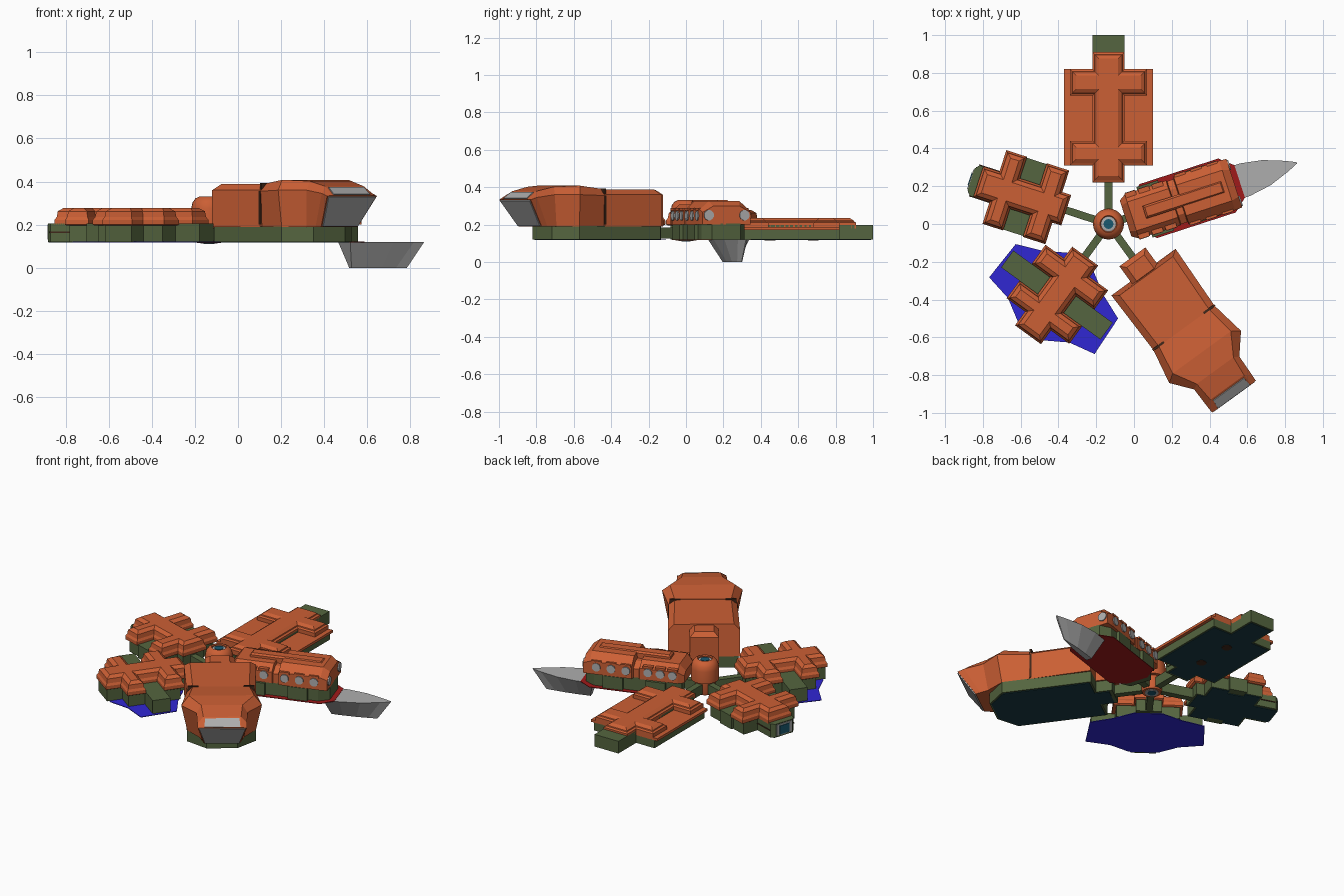
import bpy, bmesh, math
from mathutils import Matrix, Vector

if "Cube" in bpy.data.objects:
    bpy.data.objects.remove(bpy.data.objects["Cube"])

HUB = Matrix.Translation((-0.135, 0, 0))


def mat(name, r, g, b):
    m = bpy.data.materials.new(name)
    m.diffuse_color = (r, g, b, 1)
    m.use_nodes = True
    m.node_tree.nodes["Principled BSDF"].inputs["Base Color"].default_value = m.diffuse_color
    return m


ORANGE = mat("orange", .60, .115, .035)
GREEN = mat("olive", .09, .13, .05)
TEAL = mat("teal", .01, .10, .16)
DARK = mat("dark_teal", .01, .045, .06)
BLUE = mat("blue", .03, .02, .65)
RED = mat("red", .35, .01, .01)
GREY = mat("grey", .42, .42, .42)
BLACK = mat("shadow_slot", .05, .02, .01)


def frame(deg):
    return HUB @ Matrix.Rotation(math.radians(deg), 4, 'Z')


def skin(name, rings, m, fr):
    """Bridge equal-length rings of 3D points and cap both ends."""
    bm = bmesh.new()
    vs = [[bm.verts.new(p) for p in r] for r in rings]
    n = len(vs[0])
    for a, b in zip(vs, vs[1:]):
        for i in range(n):
            j = (i + 1) % n
            bm.faces.new((a[i], a[j], b[j], b[i]))
    bm.faces.new(vs[0])
    bm.faces.new(vs[-1])
    bmesh.ops.recalc_face_normals(bm, faces=bm.faces)
    me = bpy.data.meshes.new(name)
    bm.to_mesh(me)
    bm.free()
    ob = bpy.data.objects.new(name, me)
    bpy.context.collection.objects.link(ob)
    ob.matrix_world = fr
    me.materials.append(m)
    return ob


def mirror(half):
    return half + [(u, -v) for u, v in reversed(half)]


def inset(poly, d):
    out = []
    for i, p in enumerate(poly):
        p = Vector(p)
        a = (p - Vector(poly[i - 1])).normalized()
        b = (Vector(poly[(i + 1) % len(poly)]) - p).normalized()
        n1, n2 = Vector((a.y, -a.x)), Vector((b.y, -b.x))
        out.append(p + (n1 + n2) / (1 + n1.dot(n2)) * d)
    return out


def stack(name, half, levels, m, fr):
    """Mirrored outline raised through (z, inset) levels."""
    poly = mirror(half)
    return skin(name, [[(p[0], p[1], z) for p in inset(poly, d)] for z, d in levels], m, fr)


def box(name, u0, u1, v0, v1, z0, z1, m, fr):
    q = [(u0, v0), (u0, v1), (u1, v1), (u1, v0)]
    return skin(name, [[(u, v, z) for u, v in q] for z in (z0, z1)], m, fr)


def disc(name, c, axis, r, depth, m, fr, n=12):
    c, axis = Vector(c), Vector(axis)
    x = axis.orthogonal().normalized()
    y = axis.cross(x)
    ring = [c + r * (math.cos(t) * x + math.sin(t) * y)
            for t in (i * math.tau / n for i in range(n))]
    return skin(name, [[p - axis * depth for p in ring], [p + axis * depth for p in ring]], m, fr)


def lathe(name, prof, m, n=24):
    ob = skin(name, [[(r * math.cos(i * math.tau / n), r * math.sin(i * math.tau / n), z)
                      for i in range(n)] for r, z in prof], m, HUB)
    for p in ob.data.polygons:
        p.use_smooth = len(p.vertices) == 4
    bpy.context.view_layer.objects.active = ob
    ob.select_set(True)
    bpy.ops.object.shade_smooth_by_angle(angle=math.radians(35))
    ob.select_set(False)


# central hub with domed rim and lens
lathe("hub_post", [(.055, .115), (.06, .13), (.06, .2), (.082, .2), (.082, .275), (.076, .303),
                   (.062, .322), (.045, .33), (.04, .325), (.04, .31)], ORANGE)
lathe("hub_lens_ring", [(.04, .305), (.04, .318), (.028, .32)], GREY)
lathe("hub_lens", [(.026, .31), (.026, .323)], TEAL)
lathe("hub_bottom_ring", [(.04, .125), (.04, .112)], GREY)
lathe("hub_bottom_lens", [(.025, .12), (.025, .11)], TEAL)

# spokes
for k in range(5):
    box("spoke", .04, .26, -.02, .02, .125, .185, GREEN, frame(18 + 72 * k))


def h_outline(u0, ua, ub, uc, ud, u1, bar=.085, wing=.205, neck=.085):
    return [(u0, bar), (ua, bar), (ua, wing), (ub, wing), (ub, neck),
            (uc, neck), (uc, wing), (ud, wing), (ud, bar), (u1, bar)]


ROOF = [(.195, .008), (.2, 0), (.222, 0), (.235, .008), (.262, .012), (.278, .034)]

# long flat arm, pointing back
f = frame(90)
stack("long_arm_base", [(.225, .08), (.31, .08), (.31, .215), (.82, .215), (.82, .085), (1.0, .085)],
      [(.12, 0), (.172, 0)], GREEN, f)
box("long_arm_core", .24, 1.0, -.085, .085, .15, .198, GREEN, f)
box("long_arm_deck", .31, .82, -.235, .235, .17, .186, ORANGE, f)
stack("long_arm_roof", h_outline(.22, .31, .44, .68, .82, .91),
      [(.18, 0), (.21, 0), (.216, .012), (.222, .014), (.235, .034)], ORANGE, f)
stack("long_arm_underside", [(.24, .07), (.32, .07), (.32, .205), (.81, .205), (.81, .075), (.99, .075)],
      [(.117, 0), (.121, 0)], DARK, f)
for u in (.45, .68):
    disc("long_arm_drain", (u, 0, .116), (0, 0, 1), .03, .002, BLACK, f)

# two short arms with cross-shaped roofs
for name, deg, reach, u0 in (("left", 162, .2, .235), ("front_left", 234, .325, .21)):
    f = frame(deg)
    stack(name + "_roof", h_outline(u0, .285, .41, .52, .635, .725), ROOF, ORANGE, f)
    stack(name + "_base", h_outline(u0 + .015, .3, .41, .52, .62, .715, .075, .185), [(.12, 0), (.2, 0)], GREEN, f)
    box(name + "_side_block", .41, .52, -reach, reach, .121, .205, GREEN, f)
    if name == "left":
        # end block with framed door and slot
        stack("left_end_block", [(.6, .085), (.745, .085), (.765, .06)], [(.12, 0), (.205, 0)], GREEN, f)
        box("left_door_frame", .75, .769, -.055, .055, .13, .2, GREY, f)
        box("left_door", .755, .773, -.035, .035, .135, .19, TEAL, f)
        for s in (-1, 1):
            box("left_slot", .62, .748, s * .087 - .002, s * .087 + .002, .162, .168, BLACK, f)
        stack("left_underside", h_outline(.26, .31, .415, .515, .61, .76, .07, .18, .15),
              [(.117, 0), (.121, 0)], DARK, f)
    else:
        stack("front_left_blue_underside", [(.25, .085), (.32, .2), (.375, .335), (.6, .345),
              (.63, .2), (.70, .085)], [(.117, 0), (.121, 0)], BLUE, f)

# tall arm with sloped nose, front right
f = frame(306)
stack("tall_arm_base", [(.22, .075), (.315, .075), (.315, .2), (.85, .2), (.95, .09)],
      [(.12, 0), (.192, 0)], GREEN, f)
stack("tall_arm_underside", [(.24, .065), (.325, .065), (.325, .19), (.845, .19), (.94, .085)],
      [(.117, 0), (.121, 0)], DARK, f)
stack("tall_arm_neck", [(.215, .085), (.36, .085)], [(.19, 0), (.36, 0), (.385, .028)], ORANGE, f)


def section(ub, wb, um, wm, zm, ut, wt, zt):
    h = [(ub, wb, .19), (um, wm, zm), (ut, wt, zt)]
    return h + [(u, -v, z) for u, v, z in reversed(h)]


skin("tall_arm_rear_body", [
    section(.315, .21, .315, .21, .36, .34, .175, .388),
    section(.68, .20, .68, .20, .36, .68, .165, .388)], ORANGE, f)
skin("tall_arm_nose_body", [
    section(.68, .19, .68, .20, .355, .68, .165, .391),
    section(.85, .20, .87, .235, .36, .84, .19, .408),
    section(.95, .13, .975, .148, .36, .96, .12, .402),
    section(1.0, .115, 1.09, .145, .345, 1.07, .11, .378),
    section(1.03, .105, 1.13, .143, .333, 1.13, .11, .336)], ORANGE, f)


def pane(name, a, wa, b, wb, off):
    q = [(a[0], -wa, a[1]), (a[0], wa, a[1]), (b[0], wb, b[1]), (b[0], -wb, b[1])]
    skin(name, [[(u - off[0], v, z - off[1]) for u, v, z in q],
                [(u + off[0], v, z + off[1]) for u, v, z in q]], GREY, f)


pane("nose_lower_window", (1.035, .195), .10, (1.128, .33), .135, (.004, -.003))
pane("nose_upper_window", (1.128, .338), .105, (1.08, .372), .10, (.003, .003))
for s in (-1, 1):
    box("tall_arm_groove", .672, .684, s * .13, s * .195, .36, .394, BLACK, f)
    box("tall_arm_side_groove", .672, .684, s * .196, s * .203, .2, .355, BLACK, f)

# arm with round windows, right
f = frame(18)
stack("window_arm_base", [(.12, .07), (.2, .12), (.64, .12), (.7, .08)], [(.12, 0), (.205, 0)], GREEN, f)
for u in (.26, .52):
    box("window_arm_side_block", u - .06, u + .06, -.14, .14, .121, .2, GREEN, f)
stack("window_arm_red_underside", [(.16, .07), (.22, .15), (.66, .15), (.73, .09)],
      [(.117, 0), (.121, 0)], RED, f)


def hull_section(u, w, zs, wt, zt):
    h = [(u, w, .2), (u, w, zs), (u, wt, zt)]
    return h + [(a, -v, z) for a, v, z in reversed(h)]


skin("window_arm_body", [
    hull_section(.095, .10, .245, .07, .265), hull_section(.13, .122, .27, .08, .308),
    hull_section(.36, .125, .27, .08, .308), hull_section(.365, .12, .26, .07, .29),
    hull_section(.40, .12, .26, .07, .29), hull_section(.405, .135, .28, .085, .326),
    hull_section(.66, .138, .28, .085, .326), hull_section(.70, .135, .265, .075, .298)], ORANGE, f)
stack("window_arm_spine", [(.2, .035), (.64, .035)], [(.28, 0), (.322, 0), (.332, .01)], ORANGE, f)
for s in (-1, 1):
    for u in (.16, .235, .31, .44, .53, .62):
        w = .124 if u < .4 else .137
        disc("side_window", (u, s * w, .247), (0, s, 0), .026, .006, GREY, f)
        box("window_hood", u - .03, u + .03, s * .06, s * (w + .004), .275, .288, ORANGE, f)
    disc("end_window", (.701, s * .1, .25), (1, 0, 0), .028, .006, GREY, f)

# grey keeled boat hull below the window arm
top = mirror([(.66, .09), (.76, .09), (.88, .07), (.99, .03), (1.048, .004)])
keel = mirror([(.69, .018), (.76, .018), (.84, .015), (.91, .008), (.965, .002)])
skin("boat_hull", [[(u, v, 0) for u, v in keel], [(u, v, .119) for u, v in top]], GREY, f)
